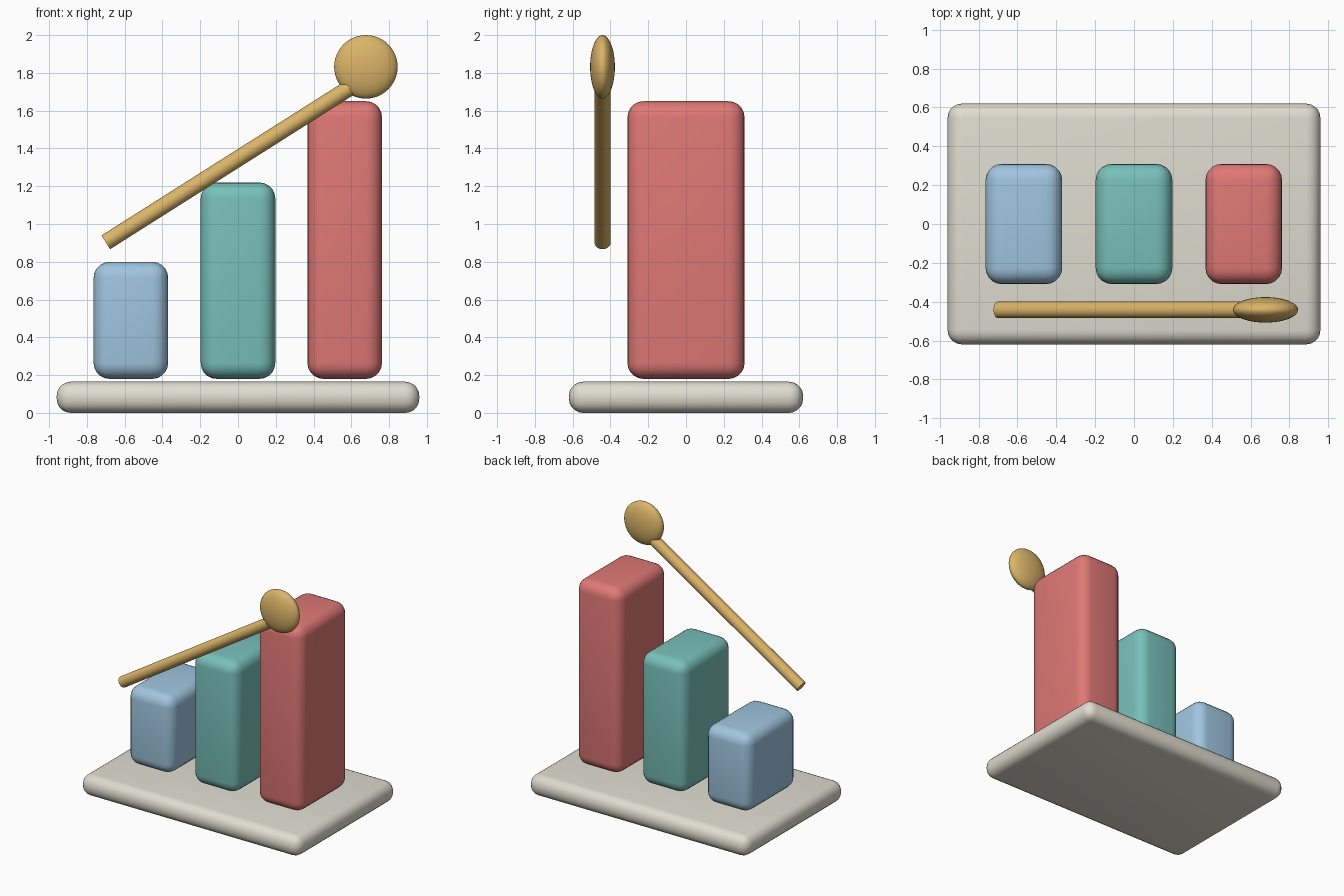
import bpy, math
from mathutils import Vector

if "Cube" in bpy.data.objects:
    bpy.data.objects.remove(bpy.data.objects["Cube"])


def material(name, rgb):
    m = bpy.data.materials.new(name)
    m.diffuse_color = (*rgb, 1)
    m.use_nodes = True
    m.node_tree.nodes["Principled BSDF"].inputs["Base Color"].default_value = m.diffuse_color
    return m


STONE = material("warm_stone", (0.74, 0.72, 0.63))
BLUE = material("soft_blue", (0.35, 0.56, 0.74))
TEAL = material("teal", (0.19, 0.53, 0.49))
RED = material("coral_red", (0.74, 0.19, 0.18))
GOLD = material("gold", (0.71, 0.46, 0.14))


def finish(name, mat, angle=40):
    ob = bpy.context.object
    ob.name = name
    ob.data.materials.append(mat)
    bpy.ops.object.shade_smooth_by_angle(angle=math.radians(angle))
    return ob


def rounded_box(name, mat, x, size, z0, z1, radius):
    """Box standing between two heights, all edges rounded."""
    bpy.ops.mesh.primitive_cube_add(size=1, location=(x, 0, (z0 + z1) / 2))
    ob = bpy.context.object
    ob.scale = (size[0], size[1], z1 - z0)
    bpy.ops.object.transform_apply(location=False, rotation=False, scale=True)
    bev = ob.modifiers.new("round", 'BEVEL')
    bev.width = radius
    bev.segments = 5
    bpy.ops.object.modifier_apply(modifier=bev.name)
    return finish(name, mat)


# Base slab
rounded_box("base", STONE, 0, (1.92, 1.24), 0.005, 0.17, 0.075)

# Three rising bars
for name, mat, x, top in (("short_bar", BLUE, -0.567, 0.80),
                          ("middle_bar", TEAL, 0.0, 1.22),
                          ("tall_bar", RED, 0.565, 1.65)):
    rounded_box(name, mat, x, (0.395, 0.62), 0.18, top, 0.085)

# Slanted rod in front of the bars
a, b = Vector((-0.70, -0.442, 0.903)), Vector((0.59, -0.442, 1.72))
bpy.ops.mesh.primitive_cylinder_add(vertices=32, radius=0.043, depth=(b - a).length,
                                    location=(a + b) / 2)
bpy.context.object.rotation_euler = (b - a).to_track_quat('Z', 'Y').to_euler()
finish("rod", GOLD)

# Flattened round head at the upper end of the rod
bpy.ops.mesh.primitive_uv_sphere_add(segments=48, ring_count=24, radius=0.168,
                                     location=(0.677, -0.442, 1.832))
bpy.context.object.scale = (1, 0.39, 1)
bpy.ops.object.transform_apply(location=False, rotation=False, scale=True)
finish("rod_head", GOLD, 60)

# Settle everything on the ground
for ob in bpy.data.objects:
    if ob.name == "base":
        ob.location.z -= 0.005
